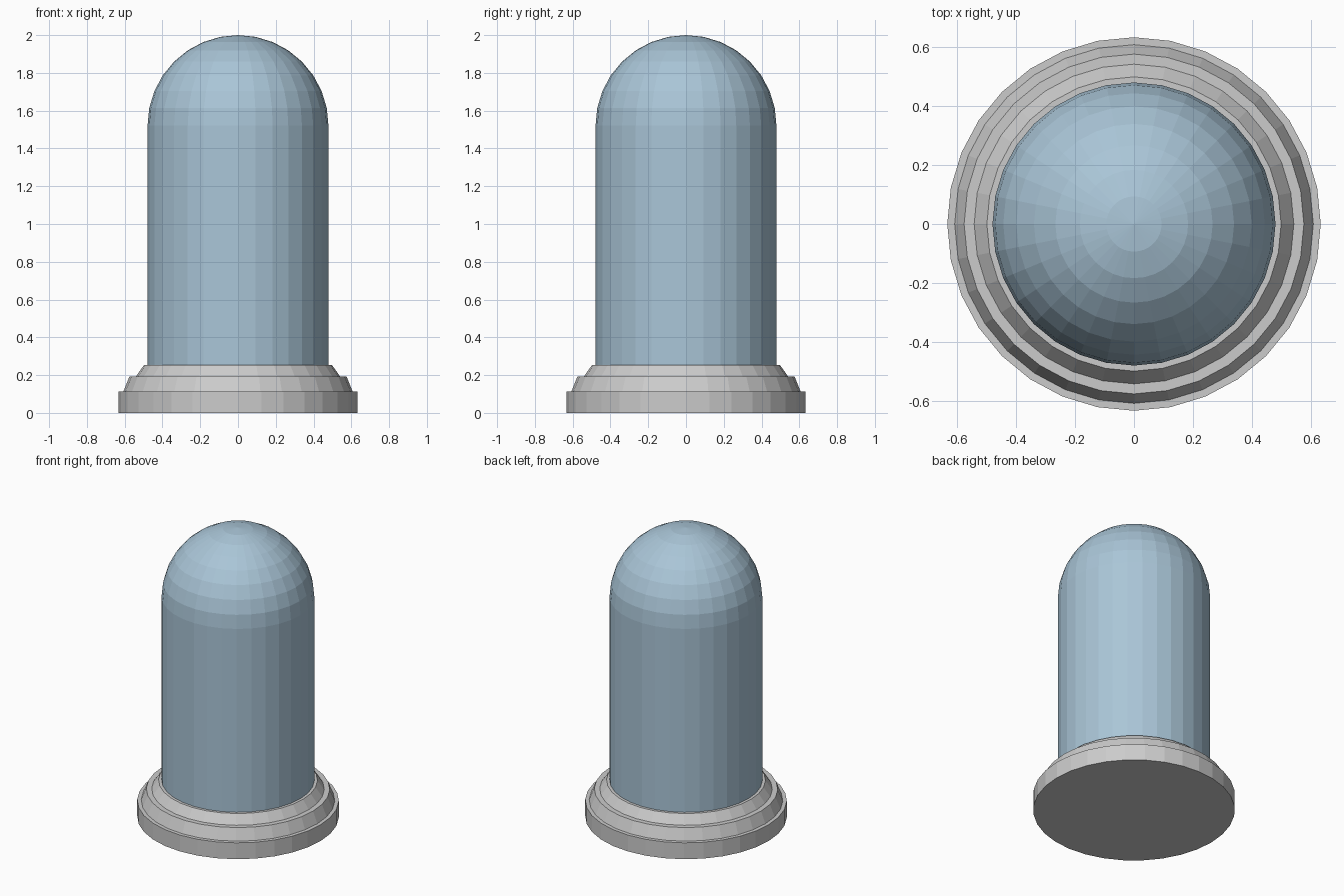
import bpy, bmesh
from math import sin, cos, radians, tau

if "Cube" in bpy.data.objects:
    bpy.data.objects.remove(bpy.data.objects["Cube"])

SIDES = 32


def lathe(name, profile):
    """Revolve (radius, z) points around z; zero-radius ends close to a pole."""
    bm = bmesh.new()
    rings = []
    for r, z in profile:
        if r == 0:
            rings.append([bm.verts.new((0, 0, z))] * SIDES)
        else:
            rings.append([bm.verts.new((r * cos(tau * i / SIDES), r * sin(tau * i / SIDES), z))
                          for i in range(SIDES)])
    for low, high in zip(rings, rings[1:]):
        for i in range(SIDES):
            j = (i + 1) % SIDES
            bm.faces.new(list(dict.fromkeys((low[i], low[j], high[j], high[i]))))
    bmesh.ops.recalc_face_normals(bm, faces=bm.faces)
    mesh = bpy.data.meshes.new(name)
    bm.to_mesh(mesh)
    bm.free()
    obj = bpy.data.objects.new(name, mesh)
    bpy.context.collection.objects.link(obj)
    return obj


# Stepped round base
lathe("stepped_base", [(0, 0), (0.632, 0), (0.632, 0.113), (0.607, 0.113),
                       (0.575, 0.192), (0.541, 0.192), (0.498, 0.253), (0, 0.253)])

# Glass cover: straight wall under a hemisphere
R = 0.479
dome = [(R * cos(radians(a * 11.25)), 2 - R + R * sin(radians(a * 11.25))) for a in range(8)]
glass = lathe("glass_dome", [(R, 0.19)] + dome + [(0, 2.0)])
mat = bpy.data.materials.new("pale_blue_glass")
mat.diffuse_color = (0.40, 0.56, 0.68, 0.8)
mat.use_nodes = True
mat.node_tree.nodes["Principled BSDF"].inputs["Base Color"].default_value = mat.diffuse_color
glass.data.materials.append(mat)
